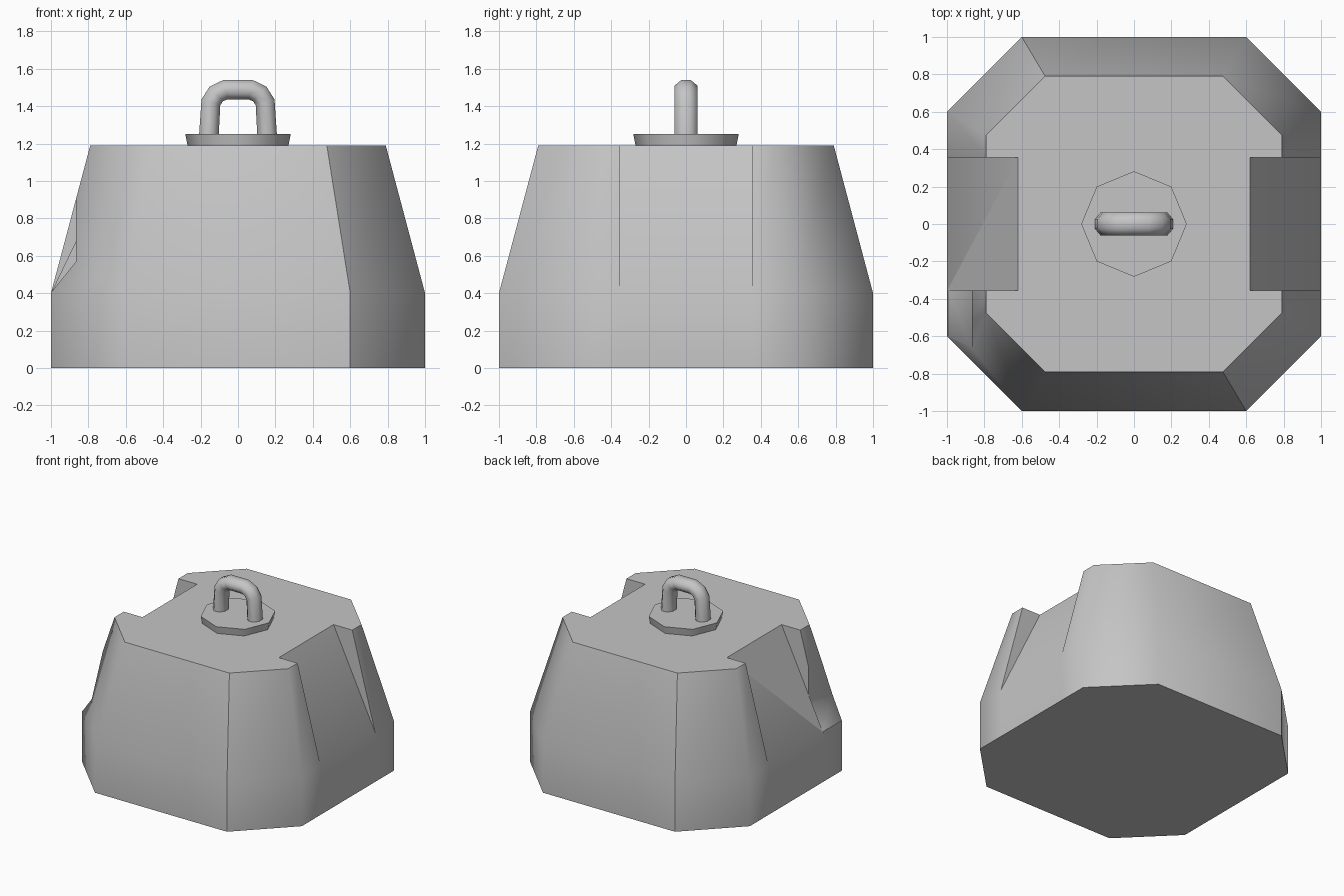
import bpy, bmesh, math
from mathutils import Vector

cube = bpy.data.objects.get("Cube")
if cube:
    bpy.data.objects.remove(cube)

concrete = bpy.data.materials.new("concrete grey")
concrete.use_nodes = True
GREY = (0.56, 0.56, 0.56, 1)
concrete.diffuse_color = GREY
concrete.node_tree.nodes["Principled BSDF"].inputs["Base Color"].default_value = GREY


def loft(name, rings, sharp=None):
    """Skin a stack of closed rings, cap both ends, merge coincident points."""
    bm = bmesh.new()
    rows = [[bm.verts.new(p) for p in ring] for ring in rings]
    for a, b in zip(rows, rows[1:]):
        for i in range(len(a)):
            j = (i + 1) % len(a)
            bm.faces.new((a[i], a[j], b[j], b[i]))
    bm.faces.new(rows[0][::-1])
    bm.faces.new(rows[-1])
    bmesh.ops.remove_doubles(bm, verts=bm.verts, dist=0.0005)
    bmesh.ops.recalc_face_normals(bm, faces=bm.faces)
    if sharp:
        for e in bm.edges:
            e.smooth = not all(sharp(v.co) for v in e.verts)
    mesh = bpy.data.meshes.new(name)
    bm.to_mesh(mesh)
    bm.free()
    mesh.materials.append(concrete)
    ob = bpy.data.objects.new(name, mesh)
    bpy.context.collection.objects.link(ob)
    return ob


def smooth(ob, degrees):
    bpy.ops.object.select_all(action='DESELECT')
    ob.select_set(True)
    bpy.context.view_layer.objects.active = ob
    bpy.ops.object.shade_smooth_by_angle(angle=math.radians(degrees))


# Block: tapered octagon whose side slots deepen towards the top
SLOT = 0.355
TOP = 1.19


def outline(size, corner, slot_x, z):
    half = [(size, -corner), (size, -SLOT), (slot_x, -SLOT), (slot_x, SLOT),
            (size, SLOT), (size, corner), (corner, size), (-corner, size)]
    # the other half is the same outline turned by half a circle
    return [(x, y, z) for x, y in half + [(-x, -y) for x, y in half]]


block = loft("block", [outline(1, 0.6, 1, 0), outline(1, 0.6, 1, 0.4),
                       outline(0.79, 0.475, 0.62, TOP)],
             sharp=lambda c: c.x * c.y < 0 and abs(c.y) > abs(c.x) + 0.1)

# Broken corner beside the right slot
profile = [(-0.865, 1.05), (-0.865, 0.57), (-0.995, 0.41), (-1.2, 0.41), (-1.2, 1.05)]
cutter = loft("chip_cutter", [[(x, y, z) for x, z in profile] for y in (-0.9, -SLOT)])
chip = block.modifiers.new("chip", 'BOOLEAN')
chip.operation = 'DIFFERENCE'
chip.solver = 'EXACT'
chip.object = cutter
bpy.context.view_layer.objects.active = block
bpy.ops.object.modifier_apply(modifier=chip.name)
bpy.data.objects.remove(cutter)
smooth(block, 46)

# Octagonal plate under the lifting eye
eighths = [k * math.pi / 4 for k in range(8)]
plate = loft("plate", [[(r * math.cos(a), r * math.sin(a), z) for a in eighths]
                       for r, z in ((0.27, TOP), (0.282, 1.25))])
smooth(plate, 46)

# Lifting eye: octagonal bar bent along an arch
arm = [(0.157, 1.22), (0.145, 1.42), (0.117, 1.465), (0.068, 1.488)]
path = [Vector((x, 0, z)) for x, z in arm]
path += [Vector((-p.x, 0, p.z)) for p in reversed(path)]
rings = []
for i, p in enumerate(path):
    before, after = path[max(i - 1, 0)], path[min(i + 1, len(path) - 1)]
    along = ((p - before).normalized() + (after - p).normalized()).normalized()
    side = Vector((-along.z, 0, along.x))
    rings.append([p + side * 0.057 * math.cos(a + math.pi / 8)
                  + Vector((0, 0.067 * math.sin(a + math.pi / 8), 0)) for a in eighths])
eye = loft("lifting_eye", rings)
smooth(eye, 60)
